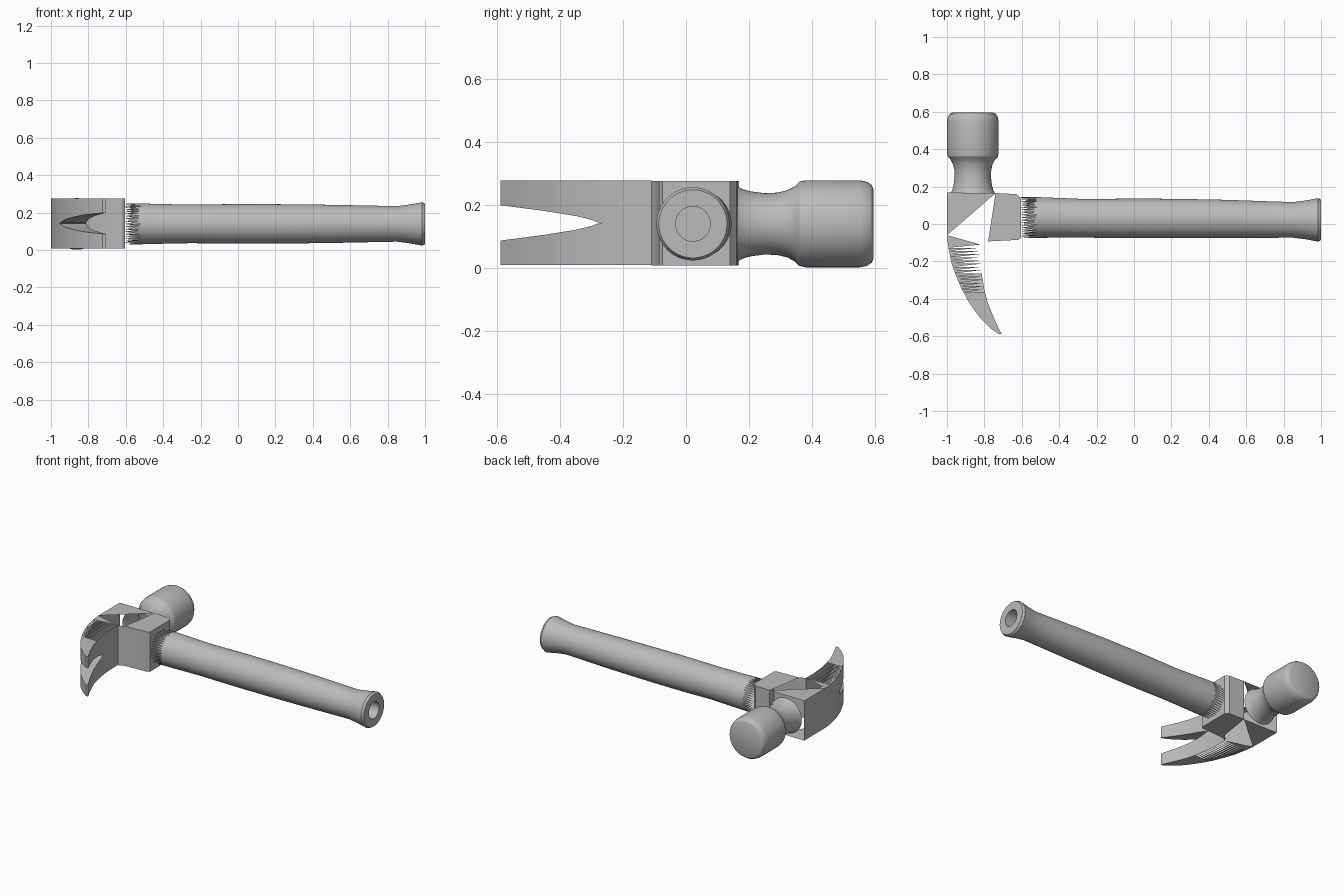
import bpy, bmesh, math

if "Cube" in bpy.data.objects:
    bpy.data.objects.remove(bpy.data.objects["Cube"])

steel = bpy.data.materials.new("plain grey")
steel.diffuse_color = (0.5, 0.5, 0.5, 1)
steel.use_nodes = True
steel.node_tree.nodes["Principled BSDF"].inputs["Base Color"].default_value = steel.diffuse_color
MID = 0.14            # height of the handle and striker axes


def finish(name, bm, angle=30):
    bmesh.ops.remove_doubles(bm, verts=bm.verts, dist=0.0004)
    bmesh.ops.recalc_face_normals(bm, faces=bm.faces)
    mesh = bpy.data.meshes.new(name)
    bm.to_mesh(mesh)
    bm.free()
    mesh.materials.append(steel)
    ob = bpy.data.objects.new(name, mesh)
    bpy.context.collection.objects.link(ob)
    bpy.ops.object.select_all(action='DESELECT')
    ob.select_set(True)
    bpy.context.view_layer.objects.active = ob
    bpy.ops.object.shade_smooth_by_angle(angle=math.radians(angle))
    return ob


def face(bm, pts):
    unique = []
    for p in pts:
        if p not in unique:
            unique.append(p)
    if len(unique) > 2:
        bm.faces.new([bm.verts.new(p) for p in unique])


def circle(bm, axis, pos, side, r, n):
    """Ring of vertices around the x or y axis; side is the in-plane centre."""
    ring = []
    for i in range(n):
        a = 2 * math.pi * i / n
        s, z = side + r * math.cos(a), MID + r * math.sin(a)
        ring.append(bm.verts.new((pos, s, z) if axis == 'x' else (s, pos, z)))
    return ring


def tube(bm, axis, profile, n):
    rings = [circle(bm, axis, p, c, r, n) for p, c, r in profile]
    for a, b in zip(rings, rings[1:]):
        for i in range(n):
            j = (i + 1) % n
            bm.faces.new((a[i], a[j], b[j], b[i]))
    return rings


# Handle: gently swelling grip, flared end and a blind hole
N = 48
bm = bmesh.new()
rings = tube(bm, 'x', [
    (-0.52, 0.035, 0.109), (-0.40, 0.033, 0.106), (-0.25, 0.030, 0.103),
    (-0.10, 0.030, 0.105), (0.05, 0.030, 0.106), (0.25, 0.029, 0.105),
    (0.50, 0.027, 0.102), (0.70, 0.024, 0.098), (0.85, 0.022, 0.095),
    (0.92, 0.022, 0.104), (0.985, 0.022, 0.116), (1.0, 0.022, 0.108),
    (1.0, 0.022, 0.055), (0.80, 0.022, 0.055)], N)
bm.faces.new(rings[-1])
# Toothed collar where the handle enters the head
root = circle(bm, 'x', -0.605, 0.035, 0.109, N)
for i in range(N):
    bm.faces.new((rings[0][i], rings[0][(i + 1) % N], root[i]))
finish("handle", bm)

# Striker: waisted neck and rounded cylindrical face
bm = bmesh.new()
rings = tube(bm, 'y', [(y, -0.862, r) for y, r in [
    (0.165, 0.118), (0.18, 0.110), (0.205, 0.103), (0.25, 0.097),
    (0.29, 0.099), (0.32, 0.106), (0.345, 0.119), (0.36, 0.134),
    (0.38, 0.138), (0.55, 0.138), (0.572, 0.134), (0.588, 0.124),
    (0.595, 0.110)]], 48)
bm.faces.new(rings[-1])
finish("striker", bm)

# Head block: side walls with partly open top and bottom plates
LOW, HIGH = 0.008, 0.276
bm = bmesh.new()
wall = [(-0.82, -0.11), (-0.78, -0.093), (-0.62, -0.085), (-0.605, -0.075),
        (-0.605, 0.14), (-0.63, 0.16), (-0.74, 0.165)]
back = [(-1.0, 0.168), (-1.0, -0.06), (-0.995, -0.11)]
for path in (wall, back):
    for a, b in zip(path, path[1:]):
        face(bm, [(*a, LOW), (*b, LOW), (*b, HIGH), (*a, HIGH)])
for z in (LOW, HIGH):
    for plate in (wall[1:], [back[0], back[1], wall[-1]],
                  [back[1], back[2], wall[0]]):
        face(bm, [(*p, z) for p in plate])
finish("head_block", bm)

# Claw: curved wedge with a tapering nail slot, mirrored above and below
KEYS = [(-0.11, -0.995, -0.82), (-0.20, -0.978, -0.82), (-0.275, -0.953, -0.813),
        (-0.35, -0.920, -0.80), (-0.42, -0.882, -0.782), (-0.50, -0.825, -0.75),
        (-0.55, -0.776, -0.727), (-0.588, -0.725, -0.708)]
SLOT = [(-0.11, 0.0), (-0.275, 0.0), (-0.30, 0.010), (-0.35, 0.022),
        (-0.45, 0.038), (-0.588, 0.056)]


def sample(table, y, col):
    for a, b in zip(table, table[1:]):
        if y >= b[0] - 1e-9:
            t = (y - a[0]) / (b[0] - a[0])
            return a[col] + t * (b[col] - a[col])
    return table[-1][col]


bm = bmesh.new()
STEPS = 28
stations = []
for i in range(STEPS + 1):
    y = -0.11 - 0.478 * i / STEPS
    stations.append((y, sample(KEYS, y, 1), sample(KEYS, y, 2), sample(SLOT, y, 1)))
for sign in (-1, 1):
    centre = 0.143
    edge = centre + sign * 0.134
    for (y0, o0, i0, g0), (y1, o1, i1, g1) in zip(stations, stations[1:]):
        s0, s1 = centre + sign * g0, centre + sign * g1
        for x0, x1 in ((o0, o1), (i0, i1)):          # outer and inner curve
            face(bm, [(x0, y0, edge), (x1, y1, edge), (x1, y1, s1), (x0, y0, s0)])
        if g1 > 0:                                   # slot side
            face(bm, [(o0, y0, s0), (o1, y1, s1), (i1, y1, s1), (i0, y0, s0)])
        # flat side, with open slivers along the inner edge near the block
        face(bm, [(o0, y0, edge), (o1, y1, edge), (i0, y0, edge)])
        if y1 < -0.38:
            face(bm, [(o1, y1, edge), (i1, y1, edge), (i0, y0, edge)])
    y, o, i, g = stations[-1]                        # blunt tip
    s = centre + sign * g
    face(bm, [(o, y, edge), (i, y, edge), (i, y, s), (o, y, s)])
finish("claw", bm)
